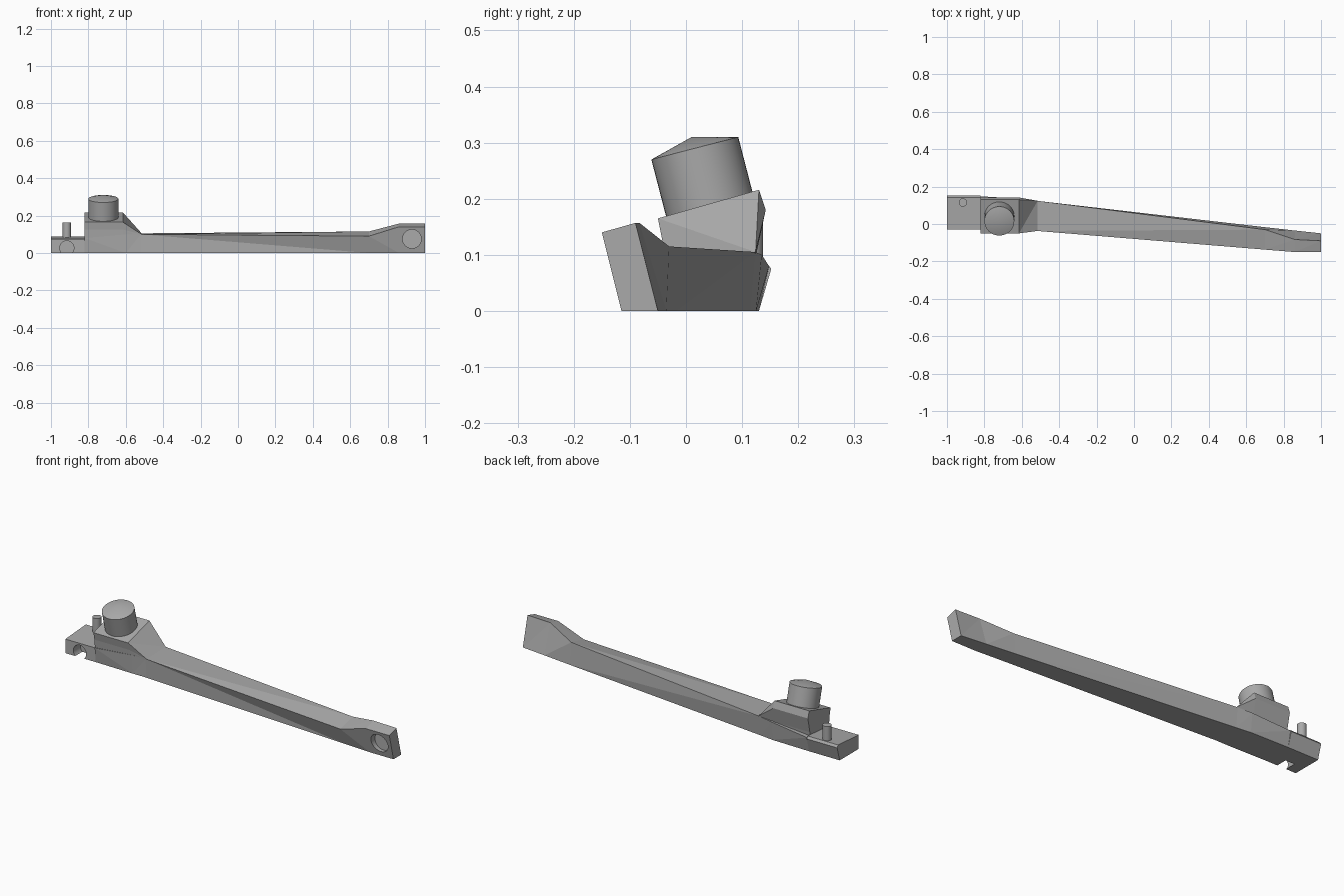
import bpy
import bmesh
import math
from mathutils import Matrix

if "Cube" in bpy.data.objects:
    bpy.data.objects.remove(bpy.data.objects["Cube"], do_unlink=True)

grey = bpy.data.materials.new("plain_grey")
grey.use_nodes = True
colour = (0.4, 0.4, 0.4, 1)
grey.diffuse_color = colour
grey.node_tree.nodes["Principled BSDF"].inputs["Base Color"].default_value = colour

TILT = math.radians(14.5)


def finish(name, bm):
    bmesh.ops.recalc_face_normals(bm, faces=bm.faces)
    mesh = bpy.data.meshes.new(name)
    bm.to_mesh(mesh)
    bm.free()
    mesh.materials.append(grey)
    obj = bpy.data.objects.new(name, mesh)
    bpy.context.collection.objects.link(obj)
    return obj


def loft(name, sections):
    """Skin a row of (x, [(y, z), ...]) sections and cap the ends."""
    bm = bmesh.new()
    rings = [[bm.verts.new((x, y, z)) for y, z in pts] for x, pts in sections]
    for a, b in zip(rings, rings[1:]):
        for i in range(len(a)):
            j = (i + 1) % len(a)
            bm.faces.new((a[i], a[j], b[j], b[i]))
    bm.faces.new(rings[0])
    bm.faces.new(rings[-1])
    bmesh.ops.triangulate(bm, faces=[f for f in bm.faces if len(f.verts) == 4])
    return finish(name, bm)


def rod(name, radius, depth, centre, angle, dome=0.0):
    """Cylinder turned about x, with an optional shallow cone on its top."""
    bm = bmesh.new()
    bmesh.ops.create_cone(bm, cap_ends=True, segments=40, radius1=radius,
                          radius2=radius, depth=depth)
    if dome:
        top = [f for f in bm.faces if f.normal.z > 0.9]
        tip = bmesh.ops.poke(bm, faces=top)["verts"][0]
        tip.co.z += dome
    bm.transform(Matrix.Translation(centre) @ Matrix.Rotation(angle, 4, "X"))
    obj = finish(name, bm)
    bpy.ops.object.select_all(action="DESELECT")
    obj.select_set(True)
    bpy.context.view_layer.objects.active = obj
    bpy.ops.object.shade_smooth_by_angle(angle=math.radians(14))
    return obj


def cut(target, cutter):
    mod = target.modifiers.new("cut", "BOOLEAN")
    mod.operation = "DIFFERENCE"
    mod.solver = "EXACT"
    mod.object = cutter
    bpy.context.view_layer.objects.active = target
    bpy.ops.object.modifier_apply(modifier=mod.name)
    bpy.data.objects.remove(cutter, do_unlink=True)


# Long twisted arm with the raised end; corners run round the section
arm = loft("arm", [
    (-0.82, [(-0.03, 0), (0.13, 0), (0.148, 0.08), (-0.04, 0.08)]),
    (-0.6, [(-0.035, 0), (0.125, 0), (0.135, 0.1), (-0.04, 0.1)]),
    (-0.52, [(-0.035, 0), (0.115, 0), (0.124, 0.105), (-0.037, 0.1)]),
    (0.7, [(-0.105, 0), (-0.017, 0), (-0.03, 0.115), (-0.137, 0.09)]),
    (0.86, [(-0.115, 0), (-0.035, 0), (-0.083, 0.157), (-0.15, 0.14)]),
    (1.0, [(-0.115, 0), (-0.05, 0), (-0.09, 0.157), (-0.15, 0.14)]),
])
# Blind round recess in the raised end
cut(arm, rod("recess_cutter", 0.05, 0.12, (0.93, -0.16, 0.075), math.pi / 2))

# Low foot with a round notch in its front underside
foot = loft("foot", [
    (x, [(-0.03, 0), (0.13, 0), (0.152, 0.075), (0.143, 0.087), (-0.03, 0.075)])
    for x in (-1.0, -0.82)
])
cut(foot, rod("notch_cutter", 0.038, 0.12, (-0.915, -0.03, 0.027), math.pi / 2))

# Shoulder block sloping down to the arm
block_profile = [(-0.035, 0.06), (-0.042, 0.125), (-0.05, 0.165), (0.13, 0.216),
                 (0.142, 0.18), (0.125, 0.1), (0.12, 0.06)]
slope_profile = [(-0.035, 0.06), (-0.036, 0.085), (-0.037, 0.1), (0.124, 0.105),
                 (0.122, 0.095), (0.12, 0.08), (0.118, 0.06)]
loft("shoulder_block", [(-0.82, block_profile), (-0.615, block_profile),
                        (-0.515, slope_profile)])

# Leaning round stud with a shallow pointed top, and the small upright pin
rod("stud", 0.08, 0.13, (-0.72, 0.032, 0.227), TILT, dome=0.021)
rod("pin", 0.022, 0.1, (-0.915, 0.115, 0.112), 0)
